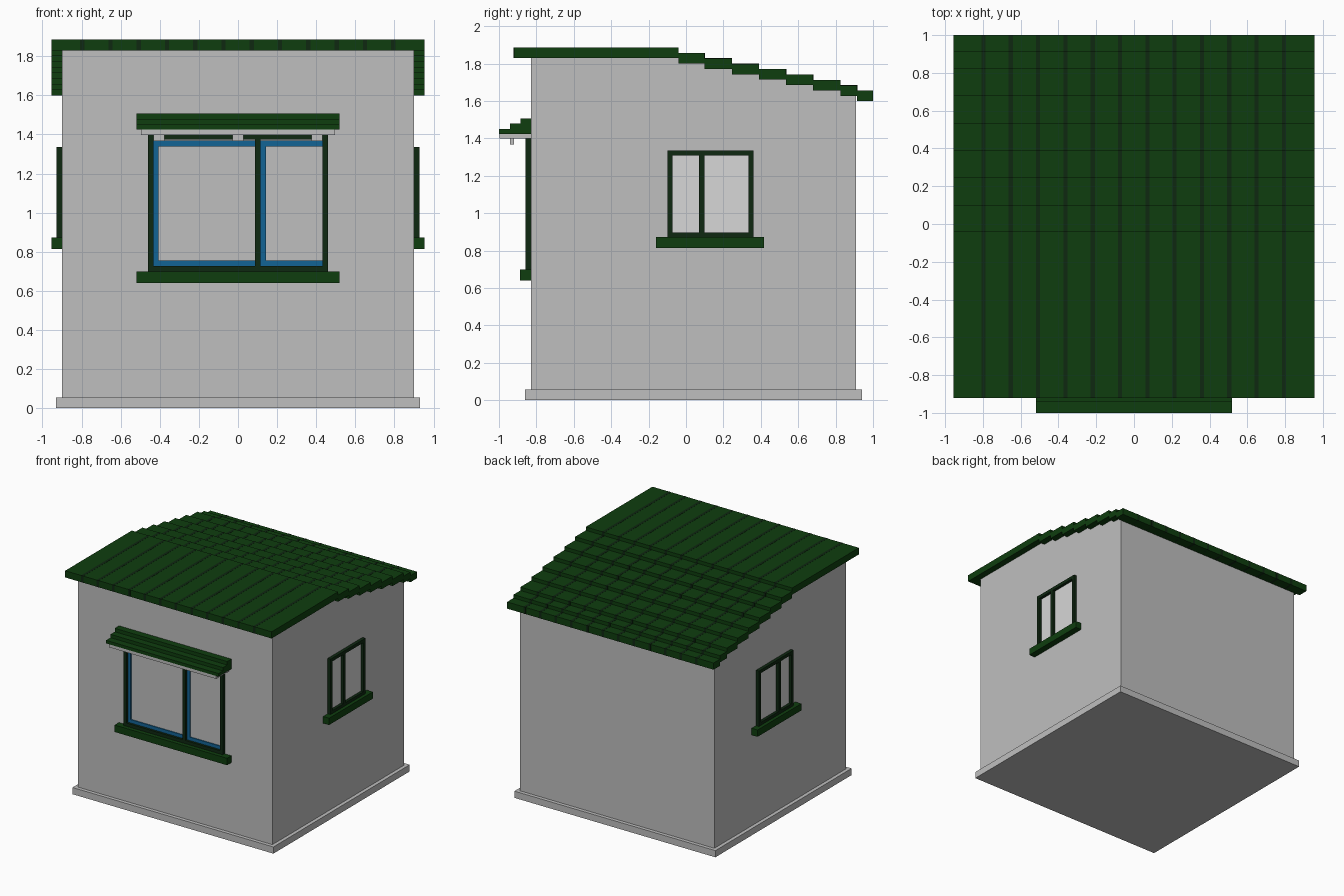
import bpy, bmesh

if "Cube" in bpy.data.objects:
    bpy.data.objects.remove(bpy.data.objects["Cube"])


def material(name, rgb):
    m = bpy.data.materials.new(name)
    m.diffuse_color = (*rgb, 1)
    m.use_nodes = True
    m.node_tree.nodes["Principled BSDF"].inputs["Base Color"].default_value = m.diffuse_color
    return m


GREY = material("wall grey", (0.52, 0.52, 0.52))
PANE = material("pane grey", (0.68, 0.68, 0.68))
GREEN = material("green", (0.0045, 0.048, 0.0045))
DARK = material("dark green", (0.0045, 0.021, 0.0055))
BLUE = material("blue", (0.006, 0.127, 0.30))


def prism(name, profile, x0, x1, mat):
    """Extrude a closed (y, z) profile from x0 to x1."""
    bm = bmesh.new()
    face = bm.faces.new([bm.verts.new((x0, y, z)) for y, z in profile])
    ext = bmesh.ops.extrude_face_region(bm, geom=[face])
    new = [v for v in ext["geom"] if isinstance(v, bmesh.types.BMVert)]
    bmesh.ops.translate(bm, verts=new, vec=(x1 - x0, 0, 0))
    bmesh.ops.recalc_face_normals(bm, faces=bm.faces)
    mesh = bpy.data.meshes.new(name)
    bm.to_mesh(mesh)
    bm.free()
    mesh.materials.append(mat)
    ob = bpy.data.objects.new(name, mesh)
    bpy.context.collection.objects.link(ob)
    return ob


def box(name, xs, ys, zs, mat):
    (x0, x1), (y0, y1), (z0, z1) = sorted(xs), sorted(ys), sorted(zs)
    return prism(name, [(y0, z0), (y1, z0), (y1, z1), (y0, z1)], x0, x1, mat)


def window_bars(name, a0, a1, z0, z1, mull, place, w=0.027):
    """Outer frame and mullion; place maps (a range, z range) to a box."""
    place(name + "_frame_left", (a0, a0 + w), (z0, z1))
    place(name + "_frame_right", (a1 - w, a1), (z0, z1))
    place(name + "_frame_bottom", (a0 + w, a1 - w), (z0, z0 + w))
    place(name + "_frame_top", (a0 + w, a1 - w), (z1 - w, z1))
    place(name + "_mullion", mull, (z0 + w, z1 - w))


# Plinth and walls with the sloping rear top
box("plinth", (-0.93, 0.93), (-0.86, 0.94), (0, 0.056), GREY)
prism("walls", [(-0.83, 0.03), (0.91, 0.03), (0.91, 1.645), (-0.04, 1.84),
                (-0.83, 1.84)], -0.9, 0.9, GREY)

# Roof: flat front slab and stepped rear courses, with dark seams
edges = [-0.92, -0.04, 0.10, 0.245, 0.39, 0.535, 0.68, 0.825, 0.915, 1.0]
for k, (y0, y1) in enumerate(zip(edges, edges[1:])):
    top = 1.885 - 0.0288 * k
    box(f"roof_course_{k}", (-0.955, 0.955), (y0, y1), (top - 0.056, top), GREEN)
    for i in range(12):
        x = -0.797 + i * 0.1446
        front = y0 - 0.001 if k == 0 else y0
        box(f"roof_seam_{k}_{i}", (x - 0.011, x + 0.011), (front, y1 + 0.001),
            (top - 0.056, top + 0.001), DARK)

# Front window: frame, blue sash edging, sill
window_bars("front_window", -0.46, 0.46, 0.70, 1.40, (0.086, 0.114),
            lambda n, a, z: box(n, a, (-0.857, -0.829), z, DARK))
for side, a0, a1 in (("left", -0.436, 0.088), ("right", 0.112, 0.435)):
    ys = (-0.838, -0.829)
    box(f"sash_{side}_upright", (a0, a0 + 0.03), ys, (0.727, 1.368), BLUE)
    box(f"sash_{side}_bottom", (a0, a1), ys, (0.727, 0.755), BLUE)
    box(f"sash_{side}_top", (a0, a1), ys, (1.338, 1.368), BLUE)
box("front_sill", (-0.52, 0.52), (-0.887, -0.829), (0.64, 0.698), GREEN)

# Canopy over the front window: stepped top, board and three brackets
prism("canopy_top", [(-0.829, 1.424), (-1.0, 1.424), (-1.0, 1.45), (-0.942, 1.45),
                     (-0.942, 1.478), (-0.886, 1.478), (-0.886, 1.507),
                     (-0.829, 1.507)], -0.52, 0.52, GREEN)
box("canopy_board", (-0.497, 0.497), (-0.998, -0.829), (1.398, 1.424), GREY)
for i, x in enumerate((-0.405, 0, 0.403)):
    box(f"canopy_bracket_{i}", (x - 0.028, x + 0.028), (-0.942, -0.92),
        (1.367, 1.40), GREY)

# Matching side windows: panes, frames and sills
for s, side in ((-1, "left"), (1, "right")):
    box(f"{side}_pane", (s * 0.895, s * 0.903), (-0.09, 0.35), (0.88, 1.32), PANE)
    window_bars(f"{side}_window", -0.10, 0.36, 0.87, 1.335, (0.07, 0.098),
                lambda n, a, z: box(n, (s * 0.899, s * 0.927), a, z, DARK))
    box(f"{side}_sill", (s * 0.899, s * 0.955), (-0.16, 0.418), (0.815, 0.872), GREEN)
